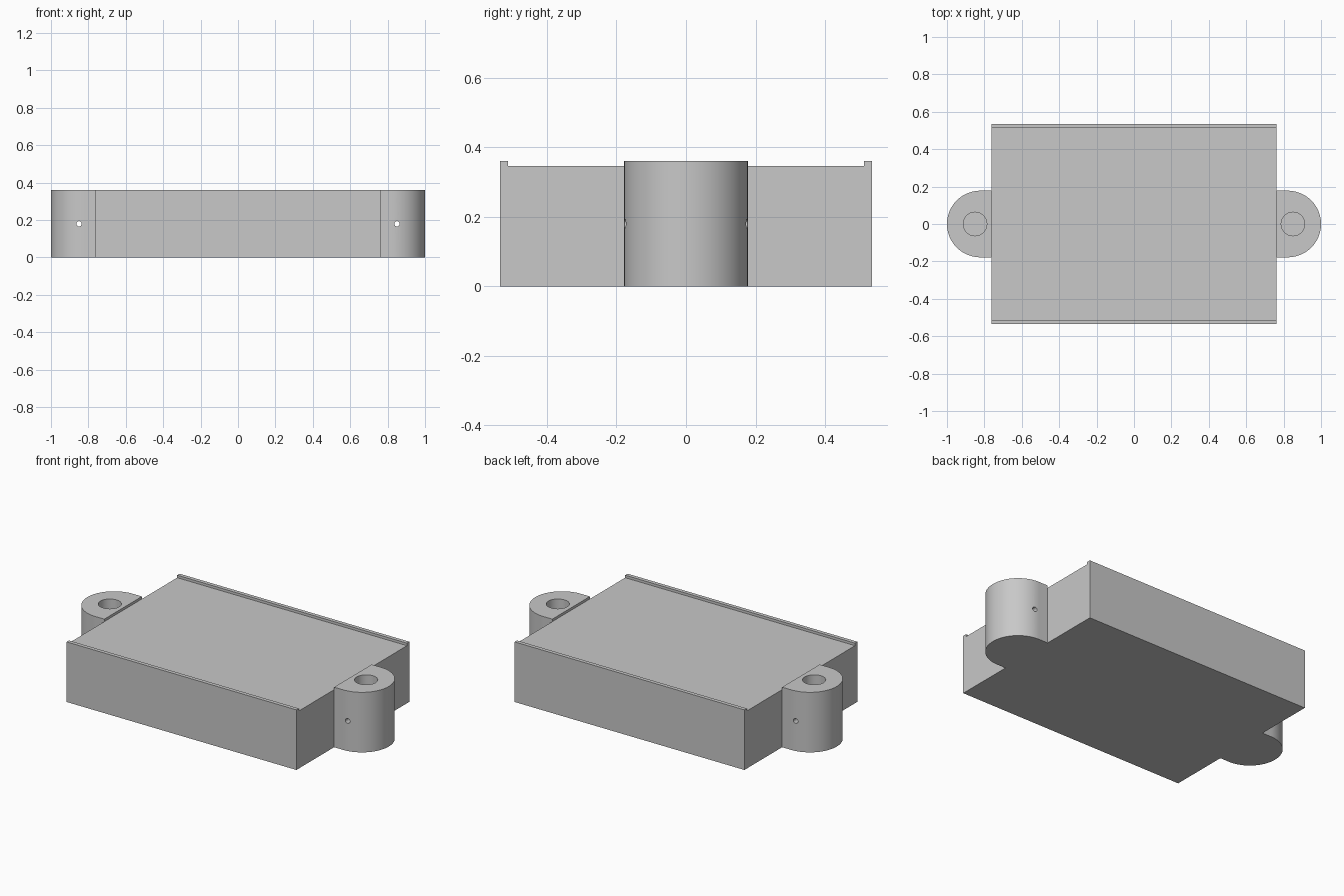
import bpy, bmesh
from math import pi, sin, cos, radians
from mathutils import Matrix, Vector

default = bpy.data.objects.get("Cube")
if default:
    bpy.data.objects.remove(default, do_unlink=True)

# Single plain grey
grey = bpy.data.materials.new("plain grey")
grey.use_nodes = True
colour = (0.58, 0.58, 0.58, 1)
grey.diffuse_color = colour
grey.node_tree.nodes["Principled BSDF"].inputs["Base Color"].default_value = colour

HALF_X, HALF_Y = 0.762, 0.535
HEIGHT, DECK = 0.36, 0.345
LIP = 0.023
EAR_R = 0.178
HOLE_X, HOLE_R, HOLE_FLOOR = 0.85, 0.063, 0.05
PIN_R = 0.014


def finish(name, bm):
    bmesh.ops.recalc_face_normals(bm, faces=bm.faces)
    mesh = bpy.data.meshes.new(name)
    bm.to_mesh(mesh)
    bm.free()
    mesh.materials.append(grey)
    obj = bpy.data.objects.new(name, mesh)
    bpy.context.collection.objects.link(obj)
    return obj


def extrude(name, points, direction):
    bm = bmesh.new()
    face = bm.faces.new([bm.verts.new(p) for p in points])
    new = bmesh.ops.extrude_face_region(bm, geom=[face])["geom"]
    verts = [v for v in new if isinstance(v, bmesh.types.BMVert)]
    bmesh.ops.translate(bm, verts=verts, vec=Vector(direction))
    return finish(name, bm)


def cylinder(name, radius, depth, centre, tilt=0, segments=48):
    bm = bmesh.new()
    bmesh.ops.create_cone(bm, cap_ends=True, segments=segments,
                          radius1=radius, radius2=radius, depth=depth,
                          matrix=Matrix.Translation(centre) @ Matrix.Rotation(tilt, 4, 'X'))
    obj = finish(name, bm)
    obj.hide_render = True
    return obj


def activate(obj):
    bpy.ops.object.select_all(action='DESELECT')
    obj.select_set(True)
    bpy.context.view_layer.objects.active = obj


def cut(obj, cutter):
    mod = obj.modifiers.new("hole", 'BOOLEAN')
    mod.operation = 'DIFFERENCE'
    mod.solver = 'EXACT'
    mod.object = cutter
    activate(obj)
    bpy.ops.object.modifier_apply(modifier=mod.name)
    bpy.data.objects.remove(cutter, do_unlink=True)


# Box with a raised lip along the front and back edges
half = [(HALF_Y, 0), (HALF_Y, HEIGHT), (HALF_Y - LIP, HEIGHT), (HALF_Y - LIP, DECK)]
section = half + [(-y, z) for y, z in reversed(half)]
extrude("box_body", [(-HALF_X, y, z) for y, z in section], (2 * HALF_X, 0, 0))

# Rounded mounting ears, each with a blind socket and a cross pin hole
STEPS = 64
for side, label in ((1, "left"), (-1, "right")):
    arc = [pi * i / STEPS - pi / 2 for i in range(STEPS + 1)]
    outline = [(HALF_X, -EAR_R)]
    outline += [(1 - EAR_R + EAR_R * cos(a), EAR_R * sin(a)) for a in arc]
    outline += [(HALF_X, EAR_R)]
    ear = extrude(label + "_mounting_ear", [(side * x, y, 0) for x, y in outline], (0, 0, HEIGHT))

    depth = HEIGHT - HOLE_FLOOR + 0.1
    cut(ear, cylinder("socket_cutter", HOLE_R, depth,
                      (side * HOLE_X, 0, HOLE_FLOOR + depth / 2)))
    cut(ear, cylinder("pin_cutter", PIN_R, 1, (side * HOLE_X, 0, HEIGHT / 2), pi / 2, 24))
    activate(ear)
    bpy.ops.object.shade_smooth_by_angle(angle=radians(30))
